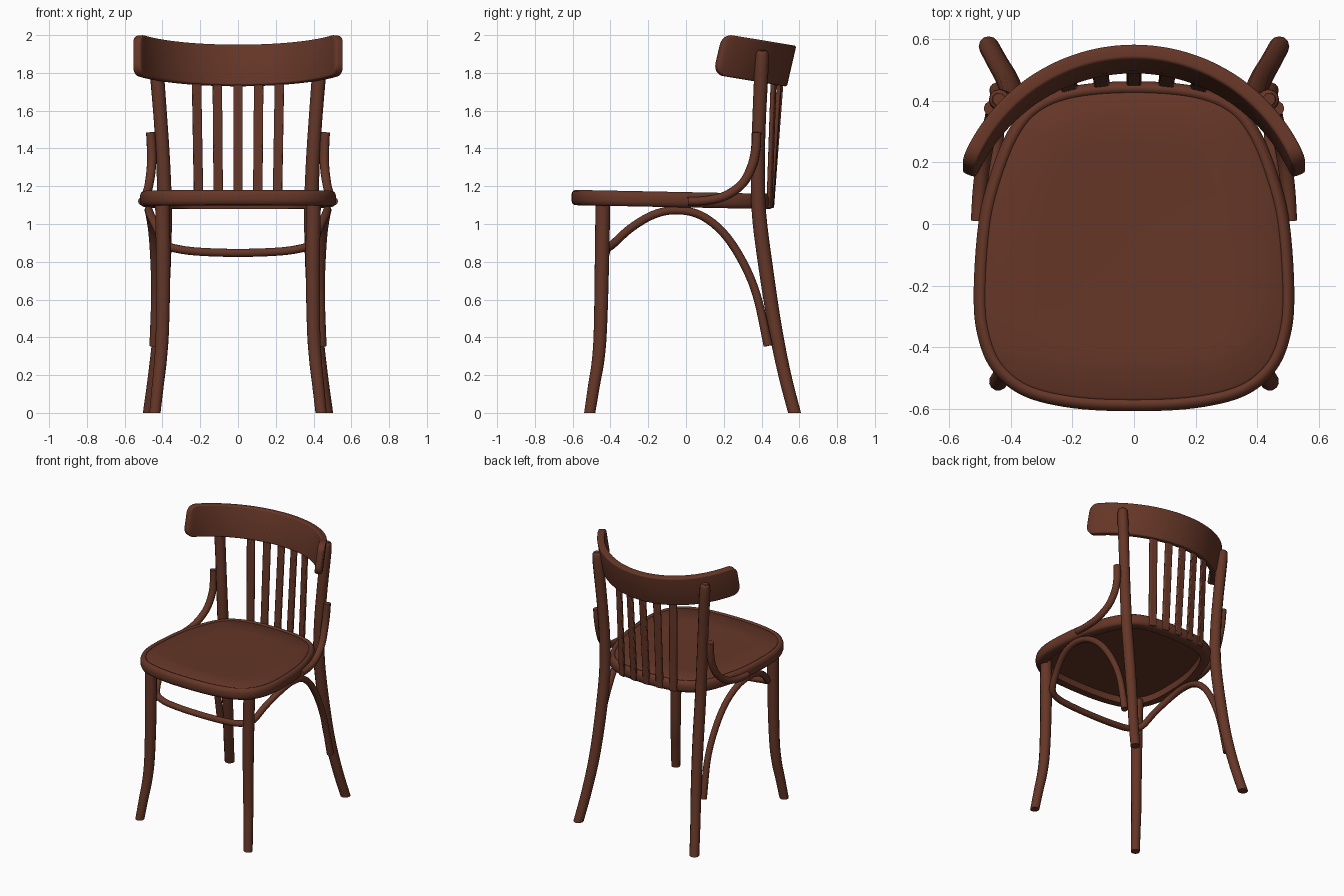
import bpy, bmesh, math
from mathutils import Vector

cube = bpy.data.objects.get("Cube")
if cube:
    bpy.data.objects.remove(cube, do_unlink=True)

wood = bpy.data.materials.new("brown_wood")
wood.use_nodes = True
colour = (0.13, 0.037, 0.02, 1)
wood.diffuse_color = colour
wood.node_tree.nodes["Principled BSDF"].inputs["Base Color"].default_value = colour


def finish(name, bm, angle=40):
    bmesh.ops.recalc_face_normals(bm, faces=bm.faces)
    mesh = bpy.data.meshes.new(name)
    bm.to_mesh(mesh)
    bm.free()
    mesh.materials.append(wood)
    ob = bpy.data.objects.new(name, mesh)
    bpy.context.collection.objects.link(ob)
    bpy.ops.object.select_all(action='DESELECT')
    ob.select_set(True)
    bpy.context.view_layer.objects.active = ob
    bpy.ops.object.shade_smooth_by_angle(angle=math.radians(angle))
    return ob


def smooth(points, steps=6):
    """Catmull-Rom spline through points of any dimension."""
    p = [Vector(q) for q in points]
    p = [2 * p[0] - p[1]] + p + [2 * p[-1] - p[-2]]
    out = []
    for a, b, c, d in zip(p, p[1:], p[2:], p[3:]):
        for i in range(steps):
            t = i / steps
            out.append(0.5 * (2 * b + (c - a) * t + (2 * a - 5 * b + 4 * c - d) * t ** 2
                              + (3 * b - a - 3 * c + d) * t ** 3))
    return out + [p[-2]]


def loft(name, rings, angle=40):
    """Skin a list of closed rings and cap both ends."""
    bm = bmesh.new()
    loops = [[bm.verts.new(v) for v in ring] for ring in rings]
    for a, b in zip(loops, loops[1:]):
        for i in range(len(a)):
            j = (i + 1) % len(a)
            bm.faces.new((a[i], a[j], b[j], b[i]))
    bm.faces.new(loops[0])
    bm.faces.new(loops[-1])
    return finish(name, bm, angle)


def rod(name, points):
    """Round bent rod; each point is x, y, z, radius. Cut flat at the floor."""
    path = smooth(points)
    curve = bpy.data.curves.new(name, 'CURVE')
    curve.dimensions = '3D'
    curve.bevel_depth = 1
    curve.bevel_resolution = 4
    curve.use_fill_caps = True
    spline = curve.splines.new('POLY')
    spline.points.add(len(path) - 1)
    for sp, p in zip(spline.points, path):
        sp.co = (p[0], p[1], p[2], 1)
        sp.radius = p[3]
    helper = bpy.data.objects.new(name + "_path", curve)
    bpy.context.collection.objects.link(helper)
    graph = bpy.context.evaluated_depsgraph_get()
    mesh = bpy.data.meshes.new_from_object(helper.evaluated_get(graph))
    bm = bmesh.new()
    bm.from_mesh(mesh)
    bpy.data.objects.remove(helper, do_unlink=True)
    bpy.data.meshes.remove(mesh)
    bmesh.ops.remove_doubles(bm, verts=bm.verts, dist=0.0001)
    cut = bmesh.ops.bisect_plane(bm, geom=bm.verts[:] + bm.edges[:] + bm.faces[:],
                                 plane_co=(0, 0, 0), plane_no=(0, 0, -1), clear_outer=True)
    edges = [e for e in cut["geom_cut"] if isinstance(e, bmesh.types.BMEdge)]
    if edges:
        bmesh.ops.holes_fill(bm, edges=edges)
    finish(name, bm)


def mirrored(points):
    return [(-p[0],) + tuple(p[1:]) for p in points]


# Legs and arm braces, one per side
front_leg = [(.40, -.44, 1.12, .040), (.396, -.445, .8, .039), (.40, -.453, .45, .036),
             (.41, -.465, .28, .034), (.425, -.488, .14, .032), (.442, -.513, -.02, .030)]
back_leg = [(.473, .58, -.02, .033), (.442, .523, .2, .034), (.413, .472, .45, .036),
            (.395, .425, .75, .038), (.388, .387, 1.05, .038), (.395, .38, 1.3, .037),
            (.41, .387, 1.55, .036), (.435, .402, 1.87, .036), (.438, .404, 1.92, .02)]
arm_brace = [(.507, .01, 1.12, .022), (.50, .11, 1.125, .023), (.487, .21, 1.15, .024),
             (.47, .30, 1.215, .024), (.458, .35, 1.31, .025), (.458, .37, 1.40, .025),
             (.463, .375, 1.485, .024)]
for part, pts in (("front_leg", front_leg), ("back_leg", back_leg), ("arm_brace", arm_brace)):
    rod("left_" + part, pts)
    rod("right_" + part, mirrored(pts))

# Continuous bent hoop: front stretcher and both side arches
half = [(.2, -.425, .853, .022), (.32, -.42, .868, .022), (.39, -.385, .895, .022),
        (.43, -.29, .98, .022), (.464, -.17, 1.05, .022), (.473, -.05, 1.073, .022),
        (.466, .08, 1.045, .022), (.452, .2, .95, .022), (.442, .3, .80, .022),
        (.438, .375, .62, .022), (.445, .435, .355, .024)]
rod("under_seat_hoop", mirrored(half)[::-1] + [(0, -.425, .847, .022)] + half)

# Seat: rounded rim, groove, slightly dished panel, recessed underside
side = [(0, -.607), (.2, -.597), (.36, -.557), (.46, -.475), (.508, -.36), (.52, -.22),
        (.505, 0), (.47, .15), (.41, .3), (.33, .395), (.2, .447), (0, .463)]
outline = smooth(mirrored(side[1:3])[::-1] + side + mirrored(side[-3:-1])[::-1])[12:-12]
outline += mirrored(outline[1:-1])[::-1]
outline = [Vector(p) for p in outline]


def seat_ring(inset, height):
    ring = []
    for i, p in enumerate(outline):
        t = (outline[(i + 1) % len(outline)] - outline[i - 1]).normalized()
        q = p + Vector((-t.y, t.x)) * inset
        ring.append((q.x, q.y, 1.10 + height - .02 * (q.y + .61)))
    return ring


seat_profile = [(.075, .045), (.07, 0), (.018, 0), (.006, .008), (0, .025), (0, .055),
                (.006, .072), (.018, .081), (.03, .081), (.037, .073), (.044, .078), (.2, .074)]
loft("seat", [seat_ring(*p) for p in seat_profile], 50)

# Back rail: curved, leaning board with rounded ends
rings = []
half_arc, radius, corner, count = math.radians(68), .58, .06, 64
for i in range(count + 1):
    a = -half_arc * math.cos(math.pi * i / count)
    d = max(0, corner - (half_arc - abs(a)) * radius)
    h = .108 - corner + math.sqrt(max(0, corner ** 2 - d ** 2))
    d = max(0, .022 - (half_arc - abs(a)) * radius)
    thick = .012 + .012 * math.sqrt(max(0, 1 - (d / .022) ** 2))
    ring = []
    for sx, sz in ((1, 1), (-1, 1), (-1, -1), (1, -1)):
        for k in range(5):
            t = math.pi / 8 * (k if sx * sz > 0 else 4 - k)
            r = radius + sx * (thick - .011 + .011 * math.cos(t))
            v = sz * (h - .011 + .011 * math.sin(t))
            y = r * math.cos(a) - .045
            ring.append((r * math.sin(a), y + .23 * v, 1.835 + v - .165 * (y - .56)))
    rings.append(ring)
loft("back_rail", rings, 50)

# Five flat back slats
for n in range(-2, 3):
    rings = []
    for x, y, z in ((n * .104, .455 - .0035 * n * n, 1.085), (n * .11, .508 - .0108 * n * n, 1.79)):
        rings.append([(x + sx * .025, y + sy * .011 - n * sx * .003, z)
                      for sx, sy in ((1, 1), (-1, 1), (-1, -1), (1, -1))])
    slat = loft("back_slat_%d" % (n + 3), rings, 30)
    bevel = slat.modifiers.new("soft_edges", 'BEVEL')
    bevel.width, bevel.segments = .006, 2
